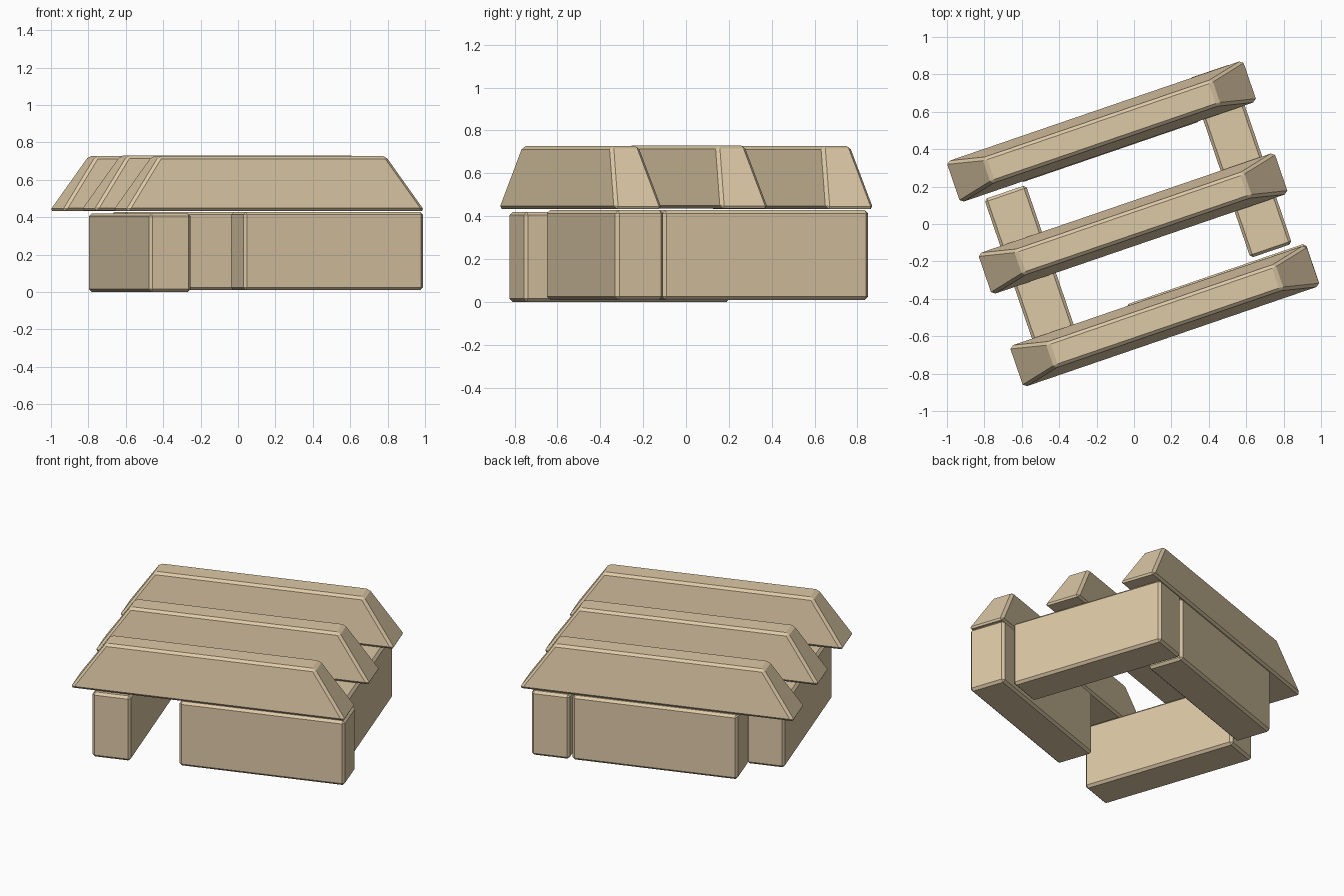
import bpy, bmesh, math
from mathutils import Matrix

if "Cube" in bpy.data.objects:
    bpy.data.objects.remove(bpy.data.objects["Cube"])

ANGLE = math.radians(18.9)          # the whole stack is turned about z
TURN = Matrix.Rotation(ANGLE, 4, 'Z')

wood = bpy.data.materials.new("tan_wood")
wood.diffuse_color = (0.72, 0.58, 0.38, 1)
wood.use_nodes = True
wood.node_tree.nodes["Principled BSDF"].inputs["Base Color"].default_value = wood.diffuse_color


def block(name, u, v, z0, z1, length, width, end_inset=0.0, side_inset=0.0):
    """Chamfered block in the turned frame; insets taper its top."""
    bm = bmesh.new()
    bmesh.ops.create_cube(bm, size=1)
    for p in bm.verts:
        top = p.co.z > 0
        sx, sy = math.copysign(1, p.co.x), math.copysign(1, p.co.y)
        p.co.x = u + sx * (length / 2 - (end_inset if top else 0))
        p.co.y = v + sy * (width / 2 - (side_inset if top else 0))
        p.co.z = z1 if top else z0
    bmesh.ops.bevel(bm, geom=bm.edges[:], offset=0.015, offset_type='OFFSET',
                    segments=1, affect='EDGES', profile=0.5)
    bm.transform(TURN)
    bmesh.ops.recalc_face_normals(bm, faces=bm.faces[:])
    me = bpy.data.meshes.new(name)
    bm.to_mesh(me)
    bm.free()
    me.materials.append(wood)
    ob = bpy.data.objects.new(name, me)
    bpy.context.collection.objects.link(ob)
    return ob


# Lower layer: two boards across, two boards along
block("left_lower_board", -0.597, -0.123, 0.0, 0.42, 0.235, 1.015)
block("right_lower_board", 0.648, 0.134, 0.01, 0.428, 0.235, 1.015)
block("front_lower_board", 0.327, -0.512, 0.01, 0.428, 1.015, 0.235)
block("back_lower_board", 0.008, 0.522, 0.01, 0.428, 1.015, 0.235)

# Upper layer: three tapered beams
for name, v, dz in (("front_beam", -0.519, 0.0),
                    ("middle_beam", 0.004, 0.002),
                    ("back_beam", 0.524, 0.0)):
    block(name, -0.004, v, 0.433 + dz, 0.727 + dz, 1.692, 0.236, 0.205, 0.047)
